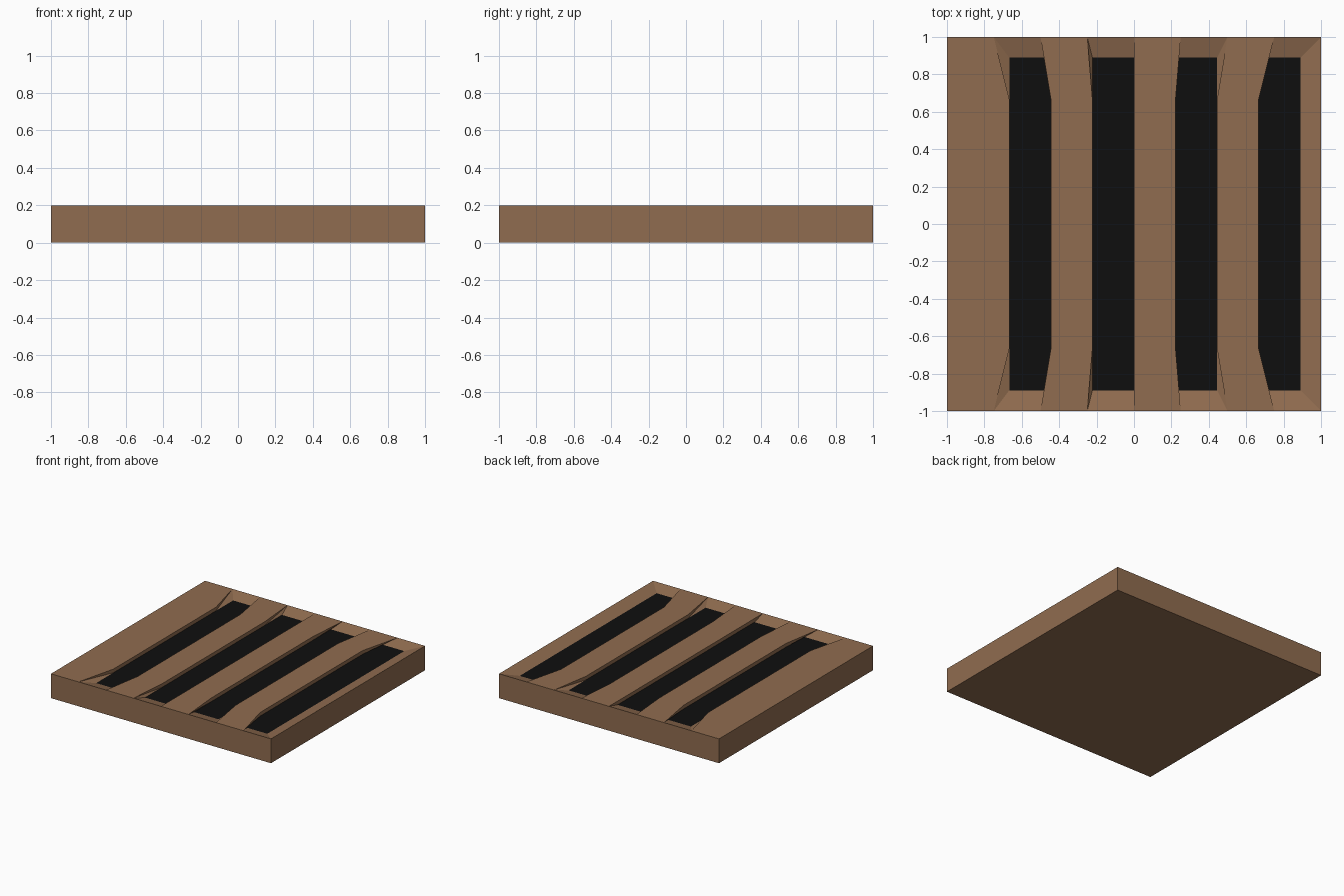
import bpy, bmesh

if "Cube" in bpy.data.objects:
    bpy.data.objects.remove(bpy.data.objects["Cube"])

TOP, FLOOR = 0.20, 0.17        # rim height and slot floor height
MID, END = 6 / 9, 8 / 9        # where bars start to flare, where floors end


def material(name, rgb):
    m = bpy.data.materials.new(name)
    m.diffuse_color = (*rgb, 1)
    m.use_nodes = True
    m.node_tree.nodes["Principled BSDF"].inputs["Base Color"].default_value = m.diffuse_color
    return m


bm = bmesh.new()
cache = {}


def v(x, y, z):
    key = (round(x, 4), round(y, 4), round(z, 4))
    if key not in cache:
        cache[key] = bm.verts.new(key)
    return cache[key]


def face(points, mat=0):
    bm.faces.new([v(*p) for p in points]).material_index = mat


def top_edge(j):
    """Upper edge of a slot side, flaring out to the rim at both ends."""
    b, f = j / 4, j * 2 / 9
    return [(b, -1, TOP), (f, -MID, TOP), (f, MID, TOP), (b, 1, TOP)]


def floor_edge(j):
    f = j * 2 / 9
    return [(f, y, FLOOR) for y in (-END, -MID, MID, END)]


slots = (-3, -1, 1, 3)

# sunken slots: black floor, end ramps, side walls
for k in slots:
    left, right = floor_edge(k), floor_edge(k + 1)
    face(left + right[::-1], 1)
    for s, i in ((-1, 0), (1, 3)):
        face([(k / 4, s, TOP), ((k + 1) / 4, s, TOP), right[i], left[i]])
    for j in (k, k + 1):
        fl = floor_edge(j)
        if j == 4:             # sloped edge beside the last slot
            face([(1, -1, TOP), (1, 1, TOP)] + fl[::-1])
            continue
        t = top_edge(j)
        face([t[1], t[2], fl[2], fl[1]])
        for a, b in ((0, 1), (3, 2)):
            face([t[a], t[b], fl[b]])
            face([t[a], fl[b], fl[a]])

# raised bars between slots, and the wide left strip
face([(-1, -1, TOP), (-1, 1, TOP)] + top_edge(-3)[::-1])
for k in slots[:-1]:
    face(top_edge(k + 1) + top_edge(k + 2)[::-1])

# outer sides and underside
xs = [-1] + [j / 4 for j in range(-3, 5)]
for s in (-1, 1):
    face([(x, s, TOP) for x in xs] + [(1, s, 0), (-1, s, 0)])
    face([(s, -1, TOP), (s, 1, TOP), (s, 1, 0), (s, -1, 0)])
face([(-1, -1, 0), (1, -1, 0), (1, 1, 0), (-1, 1, 0)])

bmesh.ops.recalc_face_normals(bm, faces=bm.faces)
bmesh.ops.triangulate(bm, faces=[f for f in bm.faces if len(f.verts) > 4])
mesh = bpy.data.meshes.new("slatted_panel")
bm.to_mesh(mesh)
bm.free()
mesh.materials.append(material("brown wood", (0.28, 0.151, 0.079)))
mesh.materials.append(material("black", (0.0045, 0.0045, 0.0045)))
panel = bpy.data.objects.new("slatted_panel", mesh)
bpy.context.collection.objects.link(panel)
